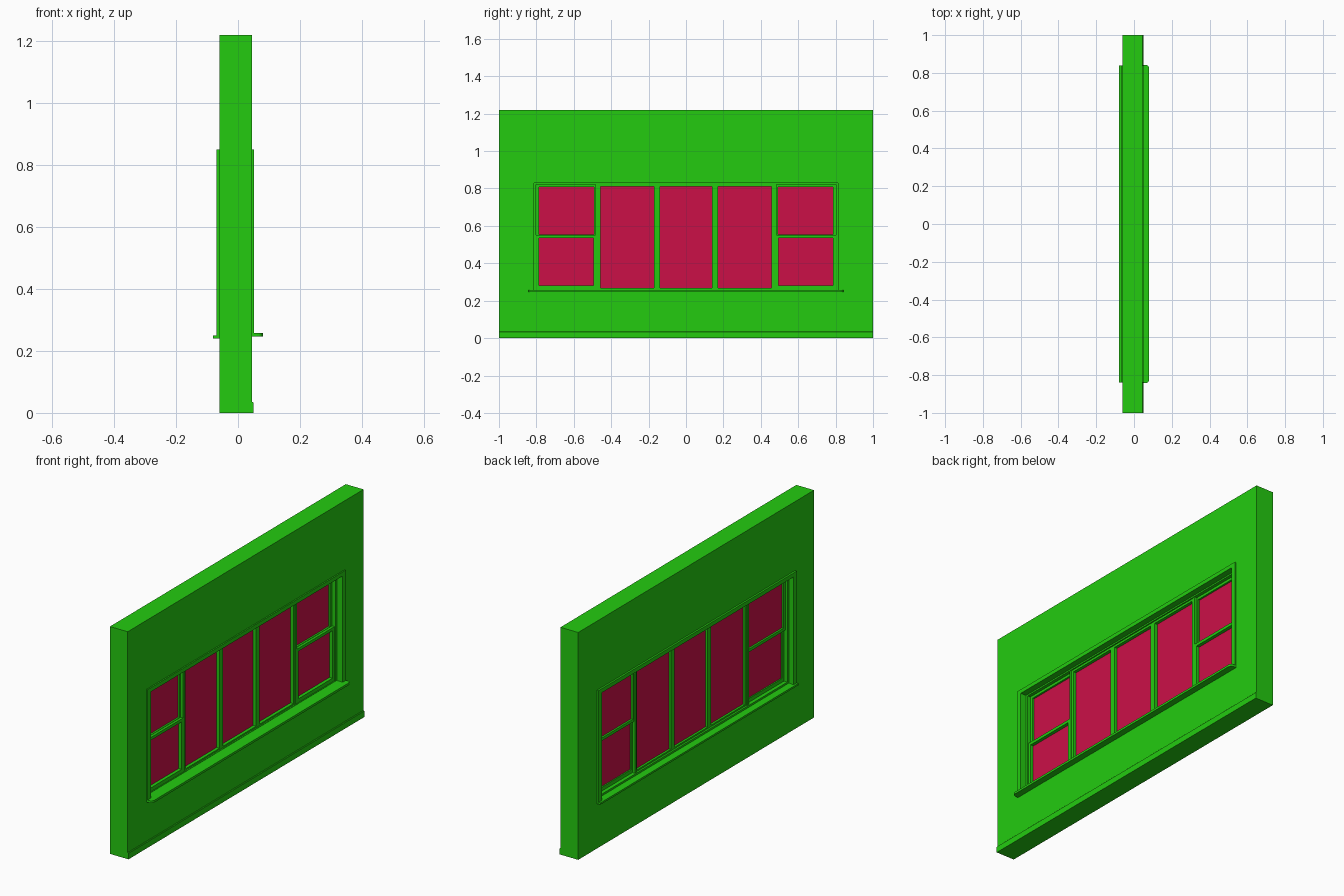
import bpy
import bmesh

cube = bpy.data.objects.get("Cube")
if cube:
    bpy.data.objects.remove(cube, do_unlink=True)


def material(name, colour):
    mat = bpy.data.materials.new(name)
    mat.use_nodes = True
    mat.diffuse_color = colour
    mat.node_tree.nodes["Principled BSDF"].inputs["Base Color"].default_value = colour
    return mat


GREEN = material("bright green", (0.017, 0.6, 0.005, 1))
RED = material("crimson glass", (0.6, 0.005, 0.064, 1))


def finish(name, bm, mat):
    bmesh.ops.recalc_face_normals(bm, faces=bm.faces)
    mesh = bpy.data.meshes.new(name)
    bm.to_mesh(mesh)
    bm.free()
    mesh.materials.append(mat)
    obj = bpy.data.objects.new(name, mesh)
    bpy.context.collection.objects.link(obj)
    return obj


def box(name, xs, ys, zs, mat=GREEN):
    bm = bmesh.new()
    bmesh.ops.create_cube(bm, size=1)
    for v in bm.verts:
        v.co = [r[0] if c < 0 else r[1] for r, c in zip((xs, ys, zs), v.co)]
    return finish(name, bm, mat)


def frame(name, xs, outer, inner, mat=GREEN):
    """Rectangular frame in the wall plane; rectangles are (y0, y1, z0, z1)."""
    bm = bmesh.new()

    def loop(x, r):
        return [bm.verts.new((x, r[a], r[b])) for a, b in ((0, 2), (1, 2), (1, 3), (0, 3))]

    loops = [loop(xs[0], outer), loop(xs[1], outer), loop(xs[1], inner), loop(xs[0], inner)]
    for k in range(4):
        a, b = loops[k], loops[(k + 1) % 4]
        for i in range(4):
            j = (i + 1) % 4
            bm.faces.new((a[i], a[j], b[j], b[i]))
    return finish(name, bm, mat)


def bevel(obj, choose, width, segments):
    bm = bmesh.new()
    bm.from_mesh(obj.data)
    edges = [e for e in bm.edges if all(choose(v.co) for v in e.verts)]
    bmesh.ops.bevel(bm, geom=edges, offset=width, segments=segments, profile=0.5, affect='EDGES')
    bm.to_mesh(obj.data)
    bm.free()


# Wall with one wide opening, and the skirting along the inner face
opening = (-0.815, 0.815, 0.25, 0.83)
frame("wall", (-0.06, 0.045), (-1, 1, 0, 1.22), opening)
skirting = box("skirting", (0.044, 0.05), (-1, 1), (0, 0.035))
bevel(skirting, lambda c: c.x > 0.049 and c.z > 0.03, 0.003, 1)

# Casings on both faces
frame("inner_casing", (0.044, 0.052), (-0.84, 0.84, 0.247, 0.85), (-0.813, 0.813, 0.257, 0.828))
frame("outer_casing", (-0.07, -0.059), (-0.84, 0.84, 0.24, 0.85), (-0.813, 0.813, 0.25, 0.828))

# Sills: a rounded board inside, a plain ledge outside
sill = box("inner_sill", (0.0, 0.08), (-0.814, 0.814), (0.246, 0.258))
nose = box("inner_sill_nose", (0.045, 0.08), (-0.842, 0.842), (0.246, 0.258))
bm = bmesh.new()
bm.from_mesh(nose.data)
corners = [e for e in bm.edges if all(v.co.x > 0.07 for v in e.verts)
           and abs(e.verts[0].co.z - e.verts[1].co.z) > 0.005]
bmesh.ops.bevel(bm, geom=corners, offset=0.018, segments=4, profile=0.5, affect='EDGES')
bm.to_mesh(nose.data)
bm.free()
# The board inside the opening stops under the rounded nose
for v in sill.data.vertices:
    v.co.x = min(v.co.x, 0.05)
box("outer_sill", (-0.08, -0.059), (-0.84, 0.84), (0.24, 0.25))

# Jamb lining behind the sashes
frame("jamb_lining", (-0.04, 0.016), opening, (-0.802, 0.802, 0.26, 0.822))

# Fixed middle window with three panes
frame("middle_frame", (-0.03, 0.009), (-0.475, 0.475, 0.255, 0.825), (-0.457, 0.457, 0.268, 0.81))
for side in (-1, 1):
    y = side * 0.155
    box("middle_mullion", (-0.03, 0.009), (y - 0.015, y + 0.015), (0.258, 0.825))
box("middle_glass", (-0.018, -0.008), (-0.46, 0.46), (0.262, 0.815), RED)

# Side windows with an upper and a lower sash
for side, label in ((-1, "front"), (1, "back")):
    def span(a, b):
        return tuple(sorted((side * a, side * b)))

    box(label + "_post", (-0.035, 0.013), span(0.47, 0.483), (0.255, 0.825))
    frame(label + "_upper_sash", (-0.03, -0.002),
          span(0.478, 0.806) + (0.537, 0.825), span(0.493, 0.785) + (0.553, 0.808))
    box(label + "_upper_glass", (-0.02, -0.012), span(0.488, 0.79), (0.545, 0.815), RED)
    frame(label + "_lower_sash", (-0.02, 0.012),
          span(0.478, 0.806) + (0.256, 0.551), span(0.495, 0.785) + (0.28, 0.535))
    box(label + "_lower_glass", (-0.013, -0.006), span(0.488, 0.79), (0.27, 0.542), RED)
